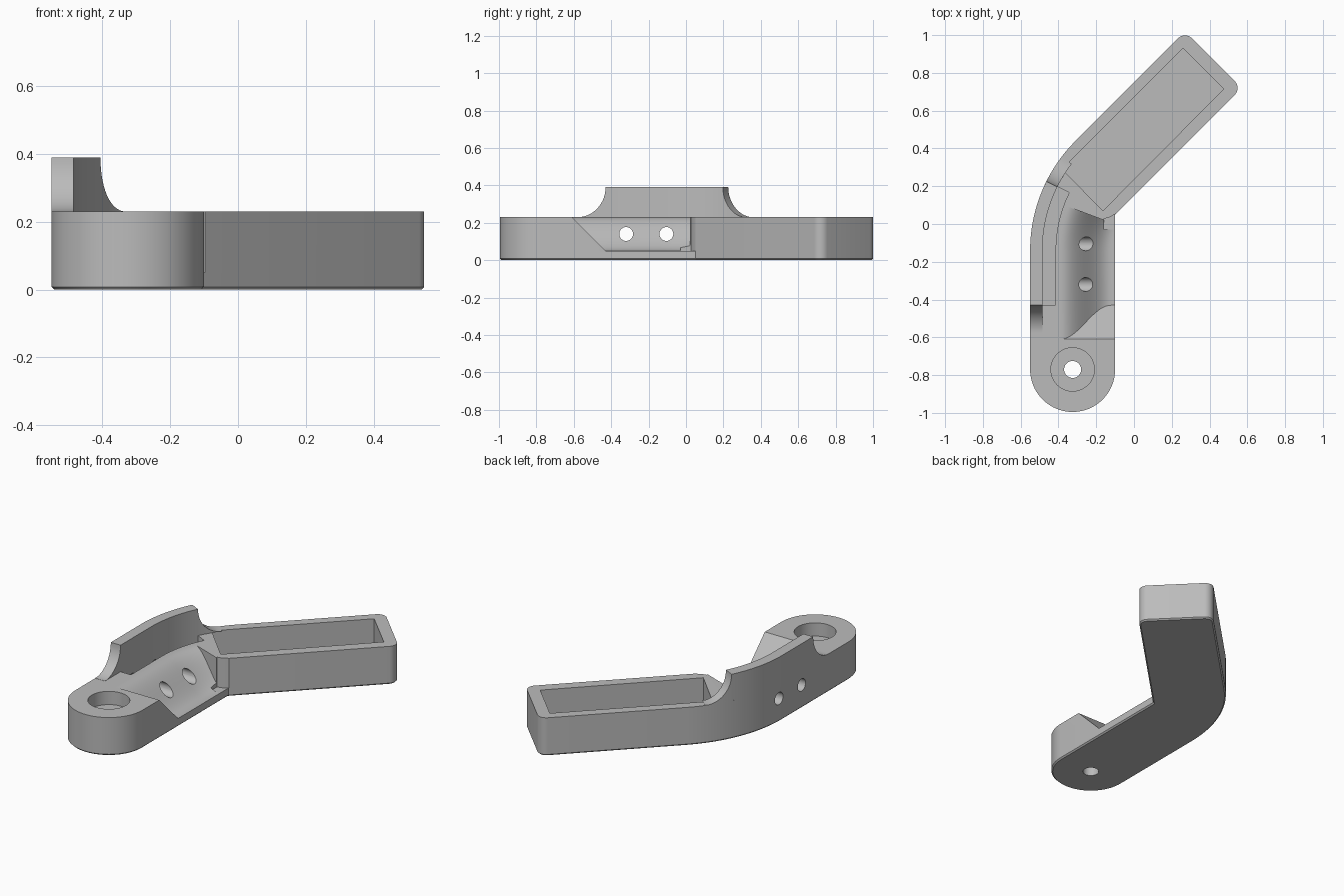
import bpy, bmesh
from math import sin, cos, pi, sqrt, radians

if "Cube" in bpy.data.objects:
    bpy.data.objects.remove(bpy.data.objects["Cube"])

grey = bpy.data.materials.new("plain grey")
grey.use_nodes = True
grey.diffuse_color = (0.5, 0.5, 0.5, 1)
grey.node_tree.nodes["Principled BSDF"].inputs["Base Color"].default_value = (0.5, 0.5, 0.5, 1)

# Bend centre, body heights and lip height
CX, CY, R = 0.27, -0.14, 0.82
FLOOR, TOP, LIP = 0.05, 0.23, 0.39


def track(t, r):
    """Point beside the bend: t is a length on the straight, an angle on the curve."""
    if t < 0:
        return (CX - r, CY + t)
    return (CX - r * cos(t), CY + r * sin(t))


def arc(x, y, r, a0, a1, n):
    angles = [radians(a0 + (a1 - a0) * i / n) for i in range(n + 1)]
    return [(x + r * cos(a), y + r * sin(a)) for a in angles]


def loft(name, rings, bevel_bottom=0):
    bm = bmesh.new()
    rows = [[bm.verts.new(p) for p in ring] for ring in rings]
    n = len(rows[0])
    for a, b in zip(rows, rows[1:]):
        for i in range(n):
            j = (i + 1) % n
            bm.faces.new((a[i], a[j], b[j], b[i]))
    cap = bm.faces.new(rows[0][::-1])
    bm.faces.new(rows[-1])
    bmesh.ops.recalc_face_normals(bm, faces=bm.faces[:])
    if bevel_bottom:
        bmesh.ops.bevel(bm, geom=cap.edges[:], offset=bevel_bottom,
                        segments=1, affect='EDGES')
    mesh = bpy.data.meshes.new(name)
    bm.to_mesh(mesh)
    bm.free()
    mesh.materials.append(grey)
    ob = bpy.data.objects.new(name, mesh)
    bpy.context.collection.objects.link(ob)
    return ob


def prism(name, outline, z0, z1, **kw):
    return loft(name, [[(x, y, z) for x, y in outline] for z in (z0, z1)], **kw)


def spread(a, b, n):
    return [a + (b - a) * i / n for i in range(n + 1)]


def activate(ob):
    bpy.ops.object.select_all(action='DESELECT')
    ob.select_set(True)
    bpy.context.view_layer.objects.active = ob


def cut(ob, cutter):
    cutter.hide_render = True
    mod = ob.modifiers.new("cut", 'BOOLEAN')
    mod.operation, mod.solver, mod.object = 'DIFFERENCE', 'EXACT', cutter
    activate(ob)
    bpy.ops.object.modifier_apply(modifier=mod.name)
    bpy.data.objects.remove(cutter)


# Bent body: round eye end, straight, bend, square arm
EYE = (-0.325, -0.77)
outline = arc(*EYE, 0.225, 180, 360, 40)
outline += [(-0.10, 0.05)]
outline += arc(0.499, 0.72, 0.05, -45, 45, 8)
outline += arc(0.27, 0.949, 0.05, 45, 135, 8)
outline += [track(t, R) for t in spread(pi / 4, 0, 30)]
body = prism("bent_body", outline, 0, TOP, bevel_bottom=0.008)

# Rectangular pocket in the arm
cut(body, prism("pocket_cutter",
                [(0.26, 0.93), (0.475, 0.715), (-0.165, 0.07), (-0.38, 0.29)], FLOOR, 0.3))

# Eye bore and counterbore
cut(body, prism("eye_cutter", arc(*EYE, 0.045, 0, 350, 35), -0.1, 0.3))
cut(body, prism("counterbore_cutter", arc(*EYE, 0.115, 0, 352.5, 47), 0.15, 0.3))

# Open side channel: S-shaped wall, sloping front end, swept round the bend
profile = [(0.39 + 0.27 * u, FLOOR + (TOP - FLOOR) * (1 - cos(pi * u)) / 2)
           for u in spread(0, 1, 20)]
profile += [(0.66, 0.3), (0.25, 0.3), (0.25, FLOOR)]
rings = [[(*track(-0.29 - (z - FLOOR), r), z) for r, z in profile]]
rings += [[(*track(t, r), z) for r, z in profile]
          for t in [-0.1] + spread(0, radians(20.5), 12)]
cut(body, loft("channel_cutter", rings))
cut(body, prism("channel_corner_cutter",
                [(-0.16, -0.03), (-0.16, 0.028), (-0.13, 0.035), (-0.1, 0.052),
                 (-0.05, 0.052), (-0.05, -0.03)], FLOOR, 0.3))

# Narrow slot beside the raised lip
stations = [-0.29] + spread(0, radians(26.5), 14)
cut(body, loft("slot_cutter", [[(*track(t, r), z) for r, z in
                                ((0.685, FLOOR), (0.755, FLOOR), (0.755, 0.3), (0.685, 0.3))]
                               for t in stations]))

# Two cross holes
for y in (-0.32, -0.105):
    circle = arc(y, 0.14, 0.037, 0, 348.75, 31)
    cut(body, loft("cross_hole_cutter", [[(x, a, b) for a, b in circle] for x in (-0.7, 0.0)]))

# Raised lip with concave flares at both ends
flare = [sin(a) for a in spread(0, pi / 2, 14)]
end = radians(26.5)
sections = [(-0.29 - 0.15 * (1 - u), u) for u in flare]
sections += [(t, 1) for t in spread(0, end, 14)]
sections += [(end + 0.19 * (1 - u), u) for u in flare[-2::-1]]
rings = []
for t, u in sections:
    h = max(LIP - (LIP - TOP) * sqrt(max(0, 1 - u * u)), TOP + 0.001) if u < 1 else LIP
    rings.append([(*track(t, r), z) for r, z in
                  ((R, TOP), (R, h), (0.755, h), (0.755, TOP))])
lip = loft("raised_lip", rings)

for ob in (body, lip):
    activate(ob)
    bpy.ops.object.shade_smooth_by_angle(angle=radians(25))
